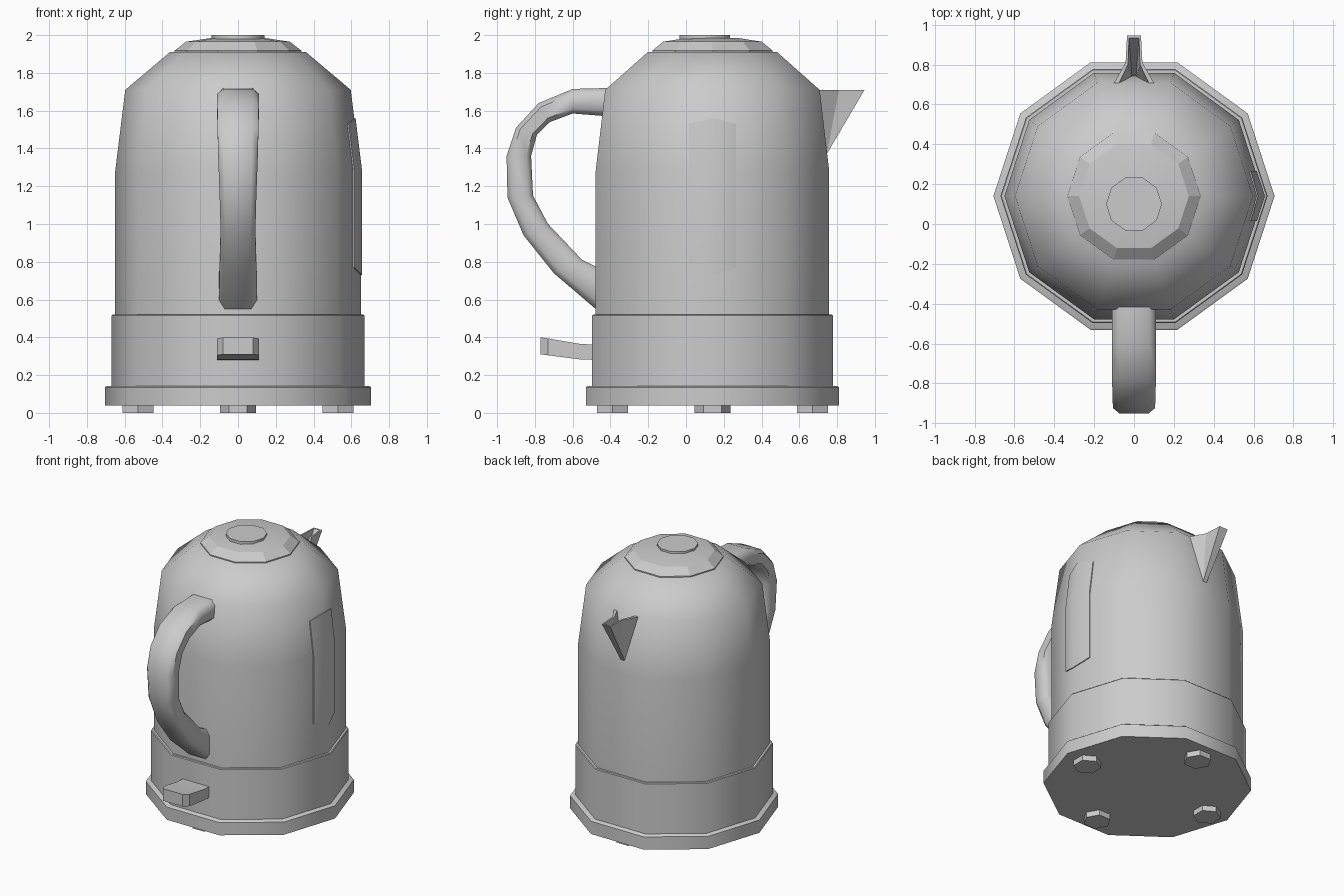
import bpy, bmesh
from math import sin, cos, tan, pi, radians, atan2
from mathutils import Vector

if "Cube" in bpy.data.objects:
    bpy.data.objects.remove(bpy.data.objects["Cube"])

CY = 0.14  # body axis


def finish(name, verts, faces, angle=30):
    me = bpy.data.meshes.new(name)
    me.from_pydata(verts, [], faces)
    bm = bmesh.new()
    bm.from_mesh(me)
    bmesh.ops.recalc_face_normals(bm, faces=bm.faces)
    bm.to_mesh(me)
    bm.free()
    ob = bpy.data.objects.new(name, me)
    bpy.context.collection.objects.link(ob)
    bpy.ops.object.select_all(action='DESELECT')
    ob.select_set(True)
    bpy.context.view_layer.objects.active = ob
    if angle:
        bpy.ops.object.shade_smooth_by_angle(angle=radians(angle))
    return ob


def skin(name, rings, angle=30):
    """Join equal-sized rings of points into a capped tube."""
    n = len(rings[0])
    verts = [p for r in rings for p in r]
    faces = [(k*n + i, k*n + (i+1) % n, (k+1)*n + (i+1) % n, (k+1)*n + i)
             for k in range(len(rings)-1) for i in range(n)]
    faces += [tuple(range(n)), tuple(range(len(verts)-n, len(verts)))]
    return finish(name, verts, faces, angle)


def lathe(name, profile, n=10, cx=0, cy=CY, rot=0.0, angle=40):
    return skin(name, [[(cx + r*cos(rot + 2*pi*i/n), cy + r*sin(rot + 2*pi*i/n), z)
                        for i in range(n)] for r, z in profile], angle)


# base plate, lower band, body and lid
lathe("base_plate", [(0.705, 0.04), (0.705, 0.135), (0.695, 0.142)])
lathe("lower_band", [(0.67, 0.14), (0.67, 0.515), (0.665, 0.52), (0.64, 0.52)])
lathe("body", [(0.65, 0.50), (0.65, 1.28), (0.597, 1.71), (0.36, 1.91)], angle=50)
lathe("lid", [(0.335, 1.90), (0.335, 1.918), (0.275, 1.965), (0.14, 1.985)], angle=15)
lathe("lid_button", [(0.14, 1.97), (0.14, 2.0)], cy=0.10)

# four hexagonal feet
for i in range(4):
    a = i*pi/2
    lathe(f"foot_{i+1}", [(0.095, 0.0), (0.095, 0.05)], n=6,
          cx=0.53*cos(a), cy=CY + 0.53*sin(a), rot=a + pi/2)

# handle: chamfered section swept between outer and inner edge (y, z)
outer = [(-0.41, 1.72), (-0.60, 1.715), (-0.78, 1.64), (-0.90, 1.51), (-0.95, 1.36),
         (-0.945, 1.14), (-0.86, 0.94), (-0.70, 0.74), (-0.46, 0.535)]
inner = [(-0.41, 1.57), (-0.60, 1.585), (-0.72, 1.54), (-0.79, 1.47), (-0.82, 1.36),
         (-0.81, 1.15), (-0.73, 1.00), (-0.55, 0.81), (-0.46, 0.765)]
width = [0.11, 0.11, 0.11, 0.108, 0.105, 0.097, 0.092, 0.098, 0.10]
section = [(-1, 0.2), (-0.7, 0), (0.7, 0), (1, 0.2), (1, 0.8), (0.7, 1), (-0.7, 1), (-1, 0.8)]
rings = []
for o, q, w in zip(outer, inner, width):
    o, q = Vector((0, *o)), Vector((0, *q))
    rings.append([o.lerp(q, t) + Vector((s*w, 0, 0)) for s, t in section])
skin("handle", rings, 50)

# switch lever: slightly raised paddle with chamfered tip (y, half width, bottom, top)
skin("switch", [[(-w, y, b), (w, y, b), (w, y, t), (-w, y, t)] for y, w, b, t in
                [(-0.46, 0.11, 0.28, 0.36), (-0.56, 0.11, 0.283, 0.365),
                 (-0.73, 0.11, 0.305, 0.394), (-0.77, 0.08, 0.31, 0.40)]], 20)

# spout: open V channel, outer shell and inner shell joined by a rim
out = [(0.105, 0.70, 1.71), (0.042, 0.81, 1.71), (0.035, 0.945, 1.71), (0.015, 0.745, 1.37)]
inn = [(0.078, 0.70, 1.71), (0.030, 0.80, 1.71), (0.025, 0.932, 1.71), (0.010, 0.735, 1.41)]
verts = [(s*x, y, z) for s in (1, -1) for x, y, z in out + inn]
faces = []
for k in (0, 8):
    faces += [(k, k+1, k+3), (k+1, k+2, k+3), (k+4, k+7, k+5), (k+5, k+7, k+6),
              (k, k+4, k+5, k+1), (k+1, k+5, k+6, k+2), (k, k+3, k+7, k+4)]
faces += [(2, 10, 11, 3), (6, 7, 15, 14), (2, 6, 14, 10), (3, 11, 15, 7)]
finish("spout", verts, faces, 0)

# water gauge: thin strip bent around the right-hand body corner
rings = []
for s, bot, top in [(-0.125, 0.77, 1.53), (0, 0.73, 1.56), (0.125, 0.77, 1.53)]:
    def surf(z, d):
        r = 0.65 if z < 1.28 else 0.65 - 0.053*(z - 1.28)/0.43
        return (r + d - abs(s)*tan(radians(18)), CY + s, z)
    rings.append([surf(bot, 0.007), surf(1.28, 0.007), surf(top, 0.007),
                  surf(top, -0.03), surf(1.28, -0.03), surf(bot, -0.03)])
skin("water_gauge", rings, 40)
